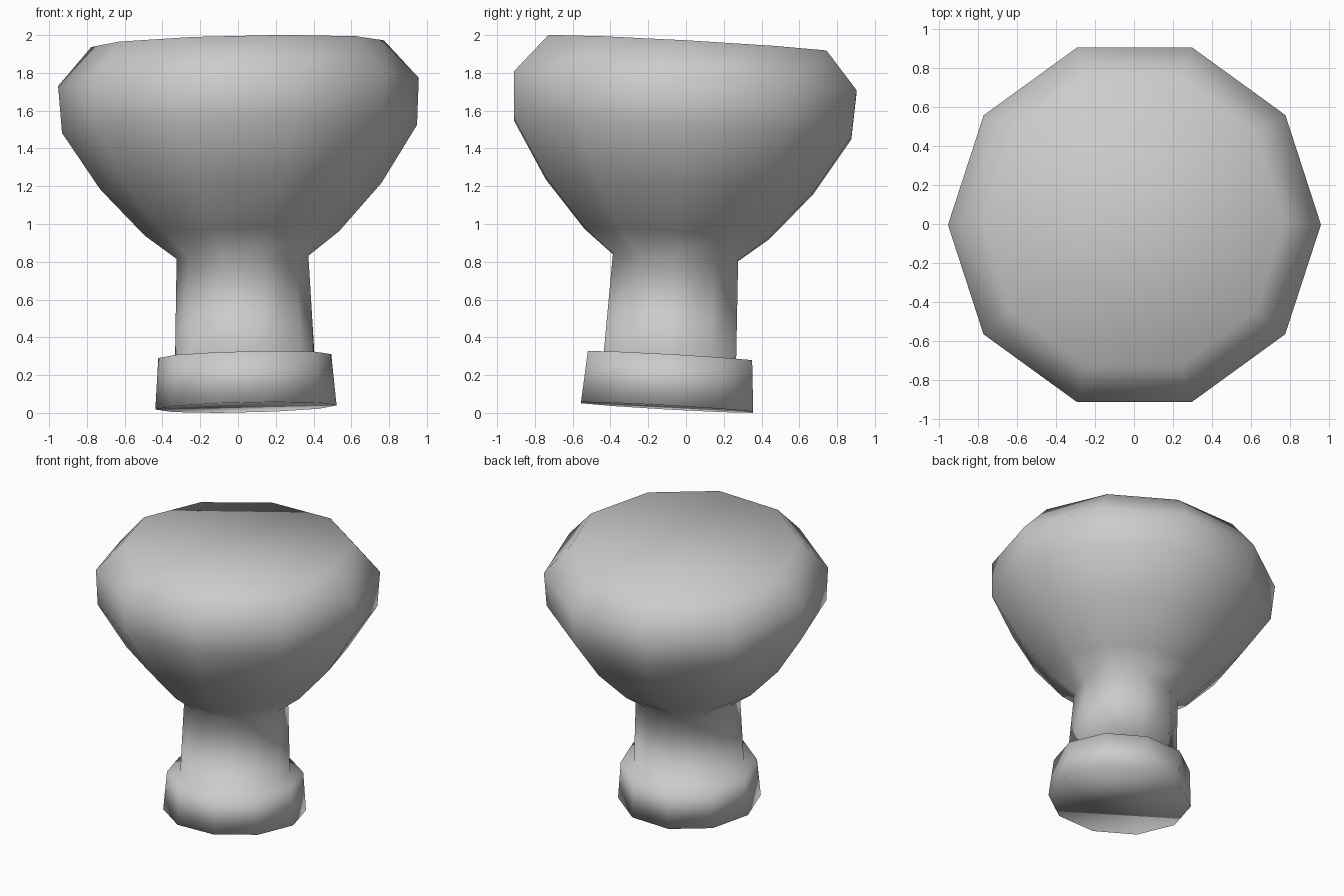
import bpy, bmesh
from math import cos, sin, tau
from mathutils import Vector, Matrix

if "Cube" in bpy.data.objects:
    bpy.data.objects.remove(bpy.data.objects["Cube"])

SIDES = 10

# (radius, height along the axis), foot to flat top
profile = [(0.48, 0.0), (0.458, 0.272), (0.369, 0.272), (0.349, 0.796),
           (0.515, 0.923), (0.745, 1.174), (0.94, 1.477), (0.955, 1.726),
           (0.775, 1.929)]

# turned knob: stacked decagon rings with closed ends
bm = bmesh.new()
rings = [[bm.verts.new((r * cos(tau * i / SIDES), r * sin(tau * i / SIDES), h))
          for i in range(SIDES)] for r, h in profile]
for a, b in zip(rings, rings[1:]):
    for i in range(SIDES):
        j = (i + 1) % SIDES
        bm.faces.new((a[i], a[j], b[j], b[i]))
bm.faces.new(rings[0][::-1])
bm.faces.new(rings[-1])

# slight lean of the whole piece, then rest it on the ground
axis = Vector((-0.023, 0.056, 1.0)).normalized()
lean = Vector((0, 0, 1)).rotation_difference(axis).to_matrix().to_4x4()
bm.transform(Matrix.Translation((0.042, -0.1, 0)) @ lean)
low = min(v.co.z for v in bm.verts)
bm.transform(Matrix.Translation((0, 0, -low)))

for f in bm.faces:
    f.smooth = True
mesh = bpy.data.meshes.new("turned_knob")
bm.to_mesh(mesh)
bm.free()
knob = bpy.data.objects.new("turned_knob", mesh)
bpy.context.collection.objects.link(knob)
